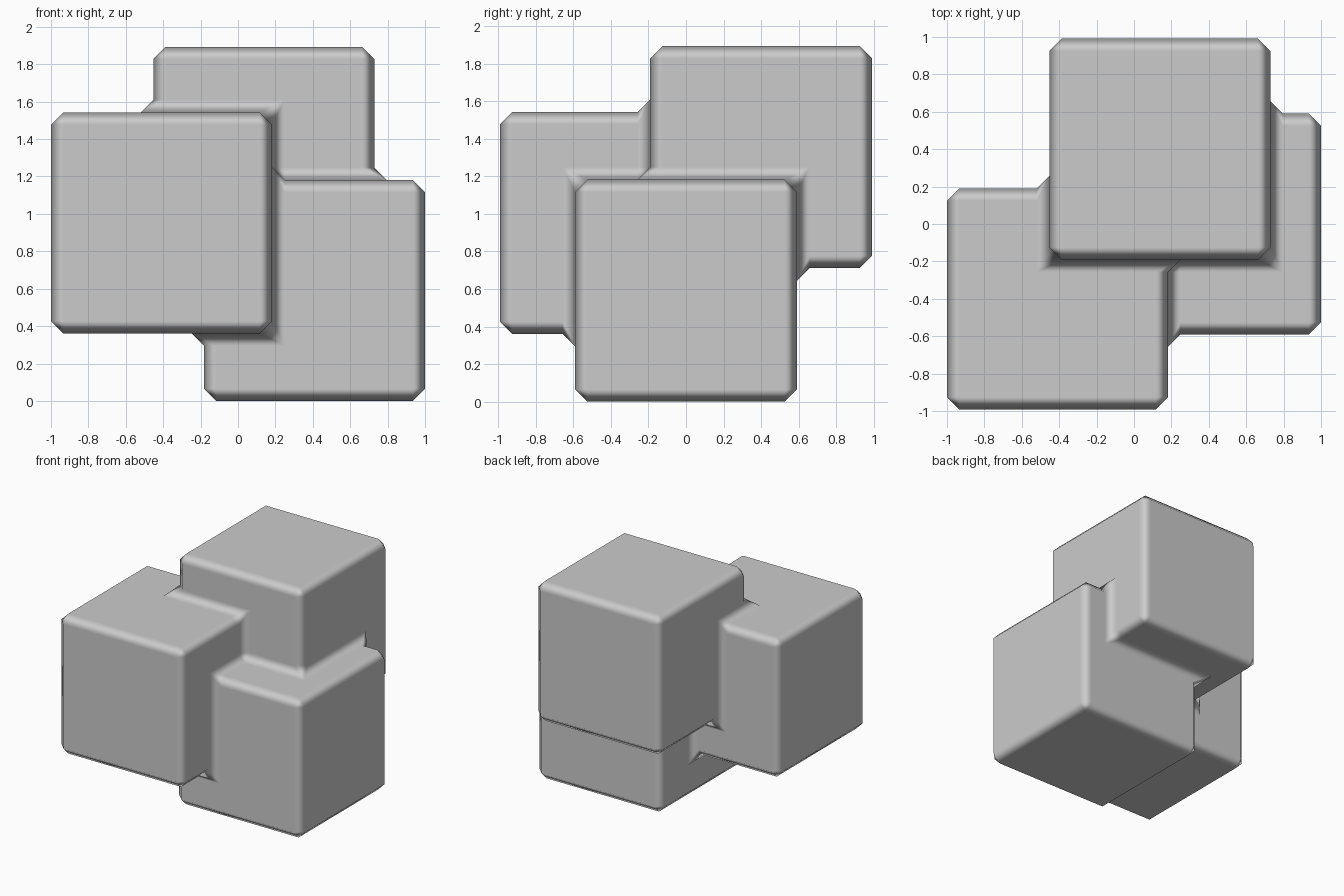
import bpy

if "Cube" in bpy.data.objects:
    bpy.data.objects.remove(bpy.data.objects["Cube"])

SIDE = 1.182
BEVEL = 0.066


def cube(name, centre):
    bpy.ops.mesh.primitive_cube_add(size=SIDE, location=centre)
    ob = bpy.context.object
    ob.name = name
    return ob


# Three equal cubes that overlap each other
body = cube("merged_cubes", (-0.409, -0.4, 0.952))
others = [cube("low_cube", (0.409, 0.0, 0.591)),
          cube("high_cube", (0.138, 0.4, 1.302))]

# Merge into one solid
for other in others:
    mod = body.modifiers.new("union", 'BOOLEAN')
    mod.operation = 'UNION'
    mod.solver = 'EXACT'
    mod.object = other

# Chamfer the outer edges and the inner creases alike
bev = body.modifiers.new("bevel", 'BEVEL')
bev.width = BEVEL
bev.segments = 1
bev.limit_method = 'ANGLE'
bev.harden_normals = True

# Apply the modifiers and drop the helper cubes
bpy.ops.object.select_all(action='DESELECT')
body.select_set(True)
bpy.context.view_layer.objects.active = body
bpy.ops.object.shade_smooth()
for mod in list(body.modifiers):
    bpy.ops.object.modifier_apply(modifier=mod.name)
for other in others:
    bpy.data.objects.remove(other)
